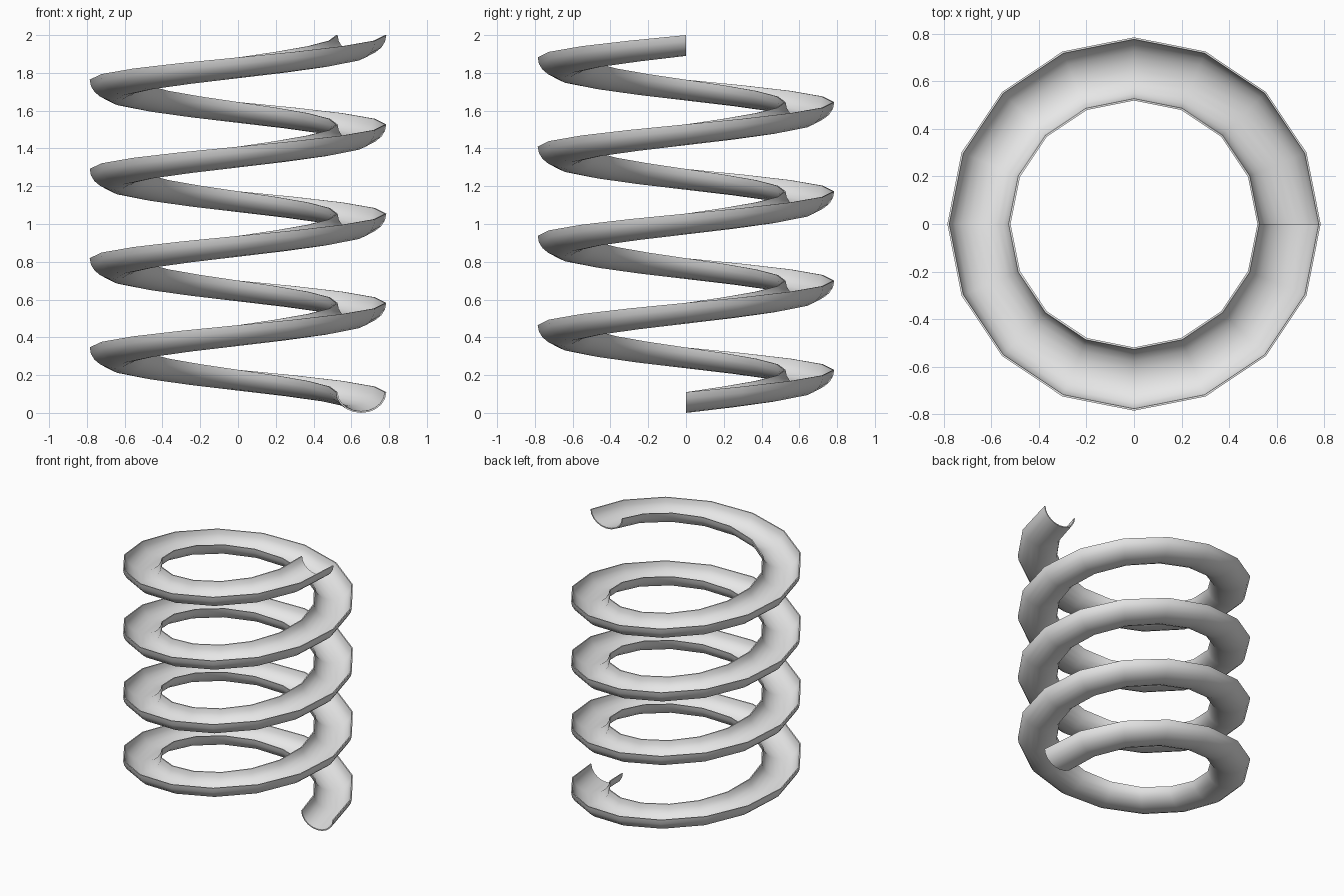
import bpy, bmesh
from math import sin, cos, pi, radians

cube = bpy.data.objects.get("Cube")
if cube:
    bpy.data.objects.remove(cube, do_unlink=True)

TURNS, STEPS, ARC = 4, 16, 10          # coils, sides per coil, trough segments
RADIUS, HALF_WIDTH, DEPTH, WALL = 0.652, 0.133, 0.11, 0.008
PITCH = (2 - DEPTH) / TURNS


def trough_arc(half_width, depth):
    """Hanging arc from the inner rim to the outer rim, as (radius, height)."""
    return [(RADIUS - half_width * cos(pi * i / ARC),
             DEPTH - depth * sin(pi * i / ARC)) for i in range(ARC + 1)]


# Closed thin U section: underside, then the channel back again
section = trough_arc(HALF_WIDTH, DEPTH) + trough_arc(HALF_WIDTH - WALL, DEPTH - WALL)[::-1]
count = len(section)

# Sweep the section up the helix
bm = bmesh.new()
rings = []
for step in range(TURNS * STEPS + 1):
    a = 2 * pi * step / STEPS
    rise = PITCH * step / STEPS
    rings.append([bm.verts.new((r * cos(a), r * sin(a), z + rise)) for r, z in section])
for low, high in zip(rings, rings[1:]):
    for i in range(count):
        j = (i + 1) % count
        bm.faces.new((low[i], low[j], high[j], high[i]))

# Close the two cut ends
for ring in (rings[0], rings[-1]):
    for i in range(ARC):
        bm.faces.new((ring[i], ring[i + 1], ring[count - 2 - i], ring[count - 1 - i]))
bmesh.ops.recalc_face_normals(bm, faces=bm.faces)

mesh = bpy.data.meshes.new("spiral_trough")
bm.to_mesh(mesh)
bm.free()
trough = bpy.data.objects.new("spiral_trough", mesh)
bpy.context.collection.objects.link(trough)

# Plain grey material
grey = bpy.data.materials.new("light_grey")
grey.use_nodes = True
grey.diffuse_color = (0.8, 0.8, 0.8, 1)
grey.node_tree.nodes["Principled BSDF"].inputs["Base Color"].default_value = (0.8, 0.8, 0.8, 1)
mesh.materials.append(grey)

# Smooth channel with crisp rims
bpy.ops.object.select_all(action='DESELECT')
trough.select_set(True)
bpy.context.view_layer.objects.active = trough
bpy.ops.object.shade_smooth_by_angle(angle=radians(35))
